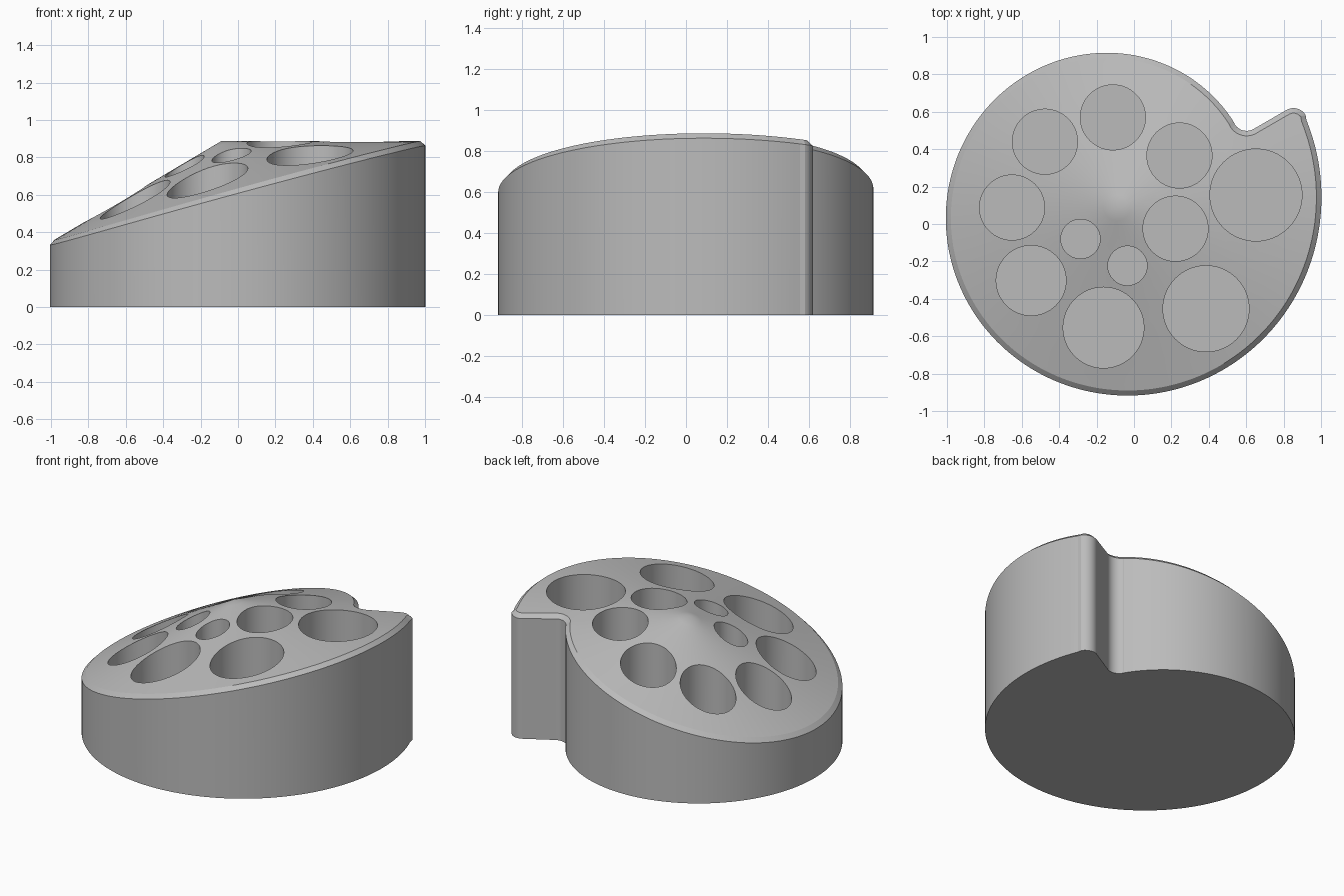
import bpy, bmesh
from math import sin, cos, atan2, atan, sqrt, radians, degrees
from mathutils import Vector
from mathutils.geometry import delaunay_2d_cdt

if "Cube" in bpy.data.objects:
    bpy.data.objects.remove(bpy.data.objects["Cube"])

APEX = Vector((-0.09, 0.087))    # cone tip in plan
TOP = 0.887                      # cone tip height
TILT = radians(15.3)             # cone is tilted until its +x side lies level
FILLET, INSET, FLOOR = 0.075, 0.027, 0.1
STEP = 30                        # direction of the step in the outline, degrees
SIDES = 64                       # sides of each pocket

# Round pockets: x, y, radius
POCKETS = [
    (-0.113, 0.57, 0.174), (-0.476, 0.44, 0.174), (-0.652, 0.088, 0.174),
    (0.243, 0.366, 0.174), (0.222, -0.025, 0.174), (0.652, 0.155, 0.246),
    (0.385, -0.453, 0.23), (-0.163, -0.554, 0.216), (-0.55, -0.302, 0.187),
    (-0.286, -0.08, 0.105), (-0.035, -0.223, 0.105),
]


def polar(radius, deg):
    return Vector((cos(radians(deg)), sin(radians(deg)))) * radius


def spiral(deg):
    return 0.738 + 0.00098 * deg


def cone(p):
    """Height and downward slope of the tilted cone at plan point p."""
    d = p - APEX
    phi = atan2(d.y, d.x)
    s, c = sin(TILT), cos(TILT)
    q = c * c - s * s
    b = c * s * cos(phi)
    k = (sqrt(b * b + q * (s * sin(phi)) ** 2) - b) / q
    return TOP - k * d.length, k


def arc(centre, start, end, n=12):
    return [centre + polar(FILLET, start + (end - start) * i / n) for i in range(n + 1)]


# Outline: growing spiral, rounded tip, radial step, rounded notch
r_in, r_out = spiral(STEP), spiral(STEP + 360)
a0 = STEP + degrees(atan(FILLET / (r_in + FILLET))) + 1
a1 = STEP + 360 - degrees(atan(FILLET / (r_out - FILLET))) - 1
N = 240
angles = [a0 + (a1 - a0) * i / N for i in range(N + 1)]
outline = [APEX + polar(spiral(a), a) for a in angles]
outline += arc(APEX + polar(r_out - FILLET, STEP) + polar(FILLET, STEP - 90), STEP, STEP + 90)
outline += arc(APEX + polar(r_in + FILLET, STEP) + polar(FILLET, STEP + 90), STEP + 270, STEP + 180)

bm = bmesh.new()


def band(lower, upper):
    """Quads between two closed loops of equal length."""
    for i in range(len(lower)):
        j = (i + 1) % len(lower)
        bm.faces.new((lower[i], lower[j], upper[j], upper[i]))


# Flat base, straight wall and chamfered rim
base, wall, rim = [], [], []
plan, top = [], []               # plan points and vertices of the cone surface


def add_top(p):
    plan.append(p)
    top.append(bm.verts.new((p.x, p.y, cone(p)[0])))
    return top[-1]


for i, p in enumerate(outline):
    t = (outline[(i + 1) % len(outline)] - outline[i - 1]).normalized()
    z, k = cone(p)
    base.append(bm.verts.new((p.x, p.y, 0)))
    wall.append(bm.verts.new((p.x, p.y, z - 0.024 + 0.02 * k)))
    rim.append(add_top(p + Vector((-t.y, t.x)) * INSET))
bm.faces.new(base[::-1])
band(base, wall)
band(wall, rim)

# Round pockets with straight walls and flat floors
loops = [list(range(len(plan)))]
for x, y, r in POCKETS:
    start = len(plan)
    edge = [add_top(Vector((x, y)) + polar(r, 360 * i / SIDES)) for i in range(SIDES)]
    loops.append(list(range(start, len(plan))))
    floor = [bm.verts.new((v.co.x, v.co.y, FLOOR)) for v in edge]
    band(edge, floor)
    bm.faces.new(floor)

# Cone surface: rings of points around the tip, joined to the rim and pockets
add_top(APEX.copy())
for a in angles[::3]:
    for ring in range(1, 15):
        p = APEX + polar(0.07 * ring, a)
        clear = all((p - Vector((x, y))).length > r + 0.015 for x, y, r in POCKETS)
        if clear and 0.07 * ring < spiral(a) - 0.06:
            add_top(p)
_, _, tris, source, _, owners = delaunay_2d_cdt(plan, [], loops, 1, 1e-6)
for tri, owner in zip(tris, owners):
    if list(owner) == [0]:       # inside the rim, outside every pocket
        bm.faces.new([top[source[i][0]] for i in tri])

bm.normal_update()
mesh = bpy.data.meshes.new("holder_body")
bm.to_mesh(mesh)
bm.free()
holder = bpy.data.objects.new("holder_body", mesh)
bpy.context.collection.objects.link(holder)

# Smooth walls and cone, sharp rims
bpy.ops.object.select_all(action="DESELECT")
holder.select_set(True)
bpy.context.view_layer.objects.active = holder
bpy.ops.object.shade_smooth_by_angle(angle=radians(12))

# Single grey plastic
grey = bpy.data.materials.new("plain_grey")
grey.use_nodes = True
colour = (0.5, 0.5, 0.5, 1)
grey.diffuse_color = colour
grey.node_tree.nodes["Principled BSDF"].inputs["Base Color"].default_value = colour
mesh.materials.append(grey)
